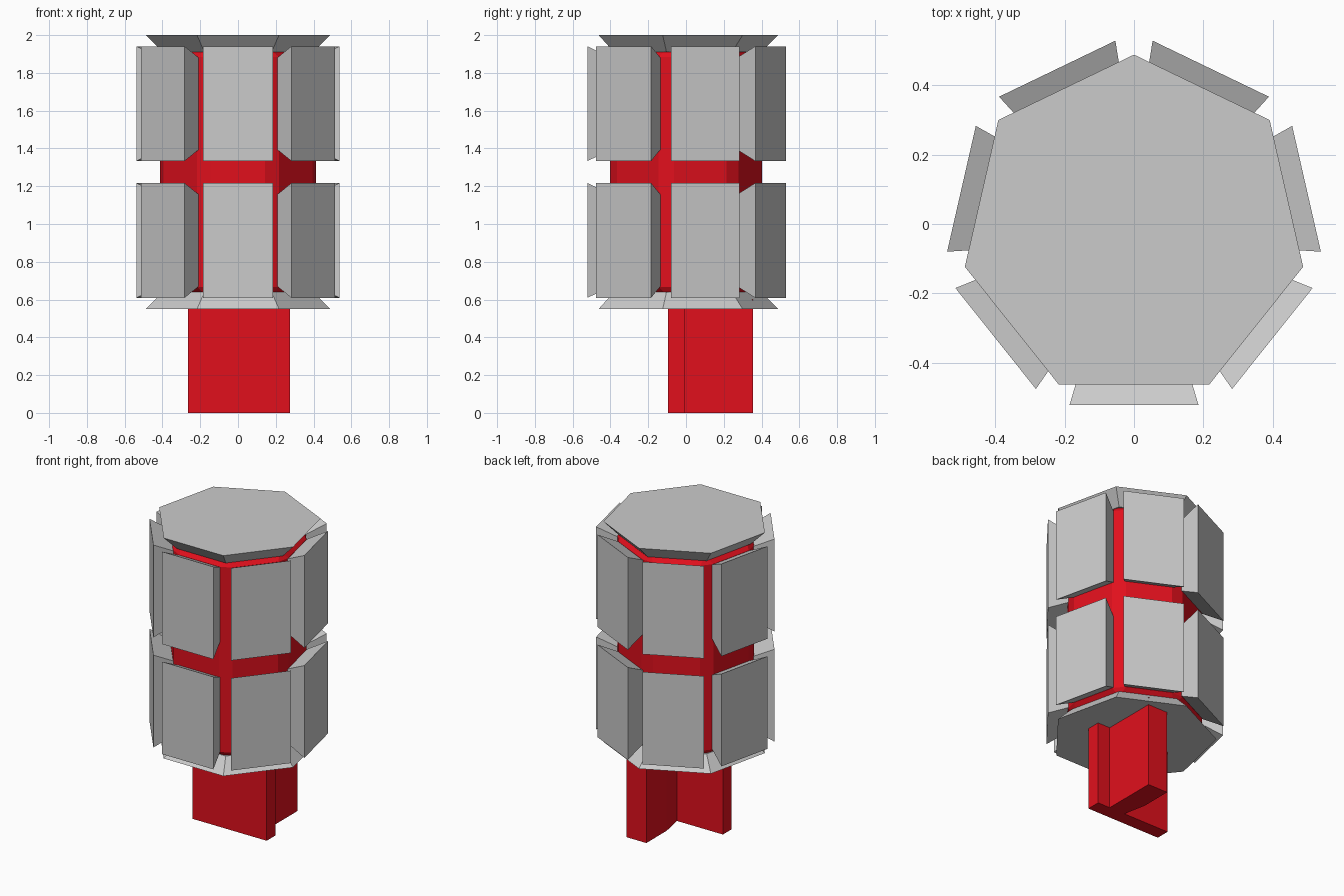
import bpy, bmesh, math
from mathutils import Vector, Matrix

if "Cube" in bpy.data.objects:
    bpy.data.objects.remove(bpy.data.objects["Cube"])

CY = -0.012          # heptagon centre in y
SIDES = 7
STEP = 2 * math.pi / SIDES

red = bpy.data.materials.new("red")
red.diffuse_color = (0.75, 0.005, 0.012, 1)
red.use_nodes = True
red.node_tree.nodes["Principled BSDF"].inputs["Base Color"].default_value = red.diffuse_color


def loft(name, rings, mat=None):
    """Closed solid skinned through a stack of equal-length point rings."""
    bm = bmesh.new()
    vs = [[bm.verts.new(p) for p in ring] for ring in rings]
    n = len(rings[0])
    for a, b in zip(vs, vs[1:]):
        for i in range(n):
            j = (i + 1) % n
            bm.faces.new((a[i], a[j], b[j], b[i]))
    bm.faces.new(vs[0][::-1])
    bm.faces.new(vs[-1])
    bmesh.ops.recalc_face_normals(bm, faces=bm.faces)
    me = bpy.data.meshes.new(name)
    bm.to_mesh(me)
    bm.free()
    ob = bpy.data.objects.new(name, me)
    bpy.context.collection.objects.link(ob)
    if mat:
        me.materials.append(mat)
    return ob


def heptagon(r, z):
    return [(r * math.cos(math.pi / 2 + i * STEP),
             CY + r * math.sin(math.pi / 2 + i * STEP), z) for i in range(SIDES)]


# Red chamfered core
core = loft("core", [heptagon(0.433, 0.62), heptagon(0.433, 1.93)], red)
bev = core.modifiers.new("chamfer", 'BEVEL')
bev.width = 0.046
bev.segments = 1

# Tapered end caps
loft("bottom_cap", [heptagon(0.5, 0.55), heptagon(0.41, 0.64)])
loft("top_cap", [heptagon(0.41, 1.91), heptagon(0.5, 2.0)])

# Armour panels: two rows of frusta, one per side, narrowing inwards
def panel_ring(apothem, scale, zc):
    hw, hz = 0.186 * scale, 0.304 * scale
    return [Vector((x, -apothem, zc + z))
            for x, z in ((-hw, -hz), (hw, -hz), (hw, hz), (-hw, hz))]

for row, zc in (("lower", 0.913), ("upper", 1.637)):
    for i in range(SIDES):
        m = Matrix.Translation((0, CY, 0)) @ Matrix.Rotation(i * STEP, 4, 'Z')
        rings = [[m @ p for p in panel_ring(a, s, zc)]
                 for a, s in ((0.385, 0.80), (0.51, 1.0))]
        loft(f"{row}_panel_{i + 1}", rings)

# Red stem: flat plate with an off-centre rib behind it
profile = [(-0.265, -0.095), (0.275, -0.095), (0.275, -0.005), (0.185, -0.005),
           (0.185, 0.355), (0.04, 0.355), (0.04, 0.143), (0.07, -0.005),
           (-0.265, -0.005)]
loft("stem", [[(x, y, z) for x, y in profile] for z in (0.0, 0.6)], red)
